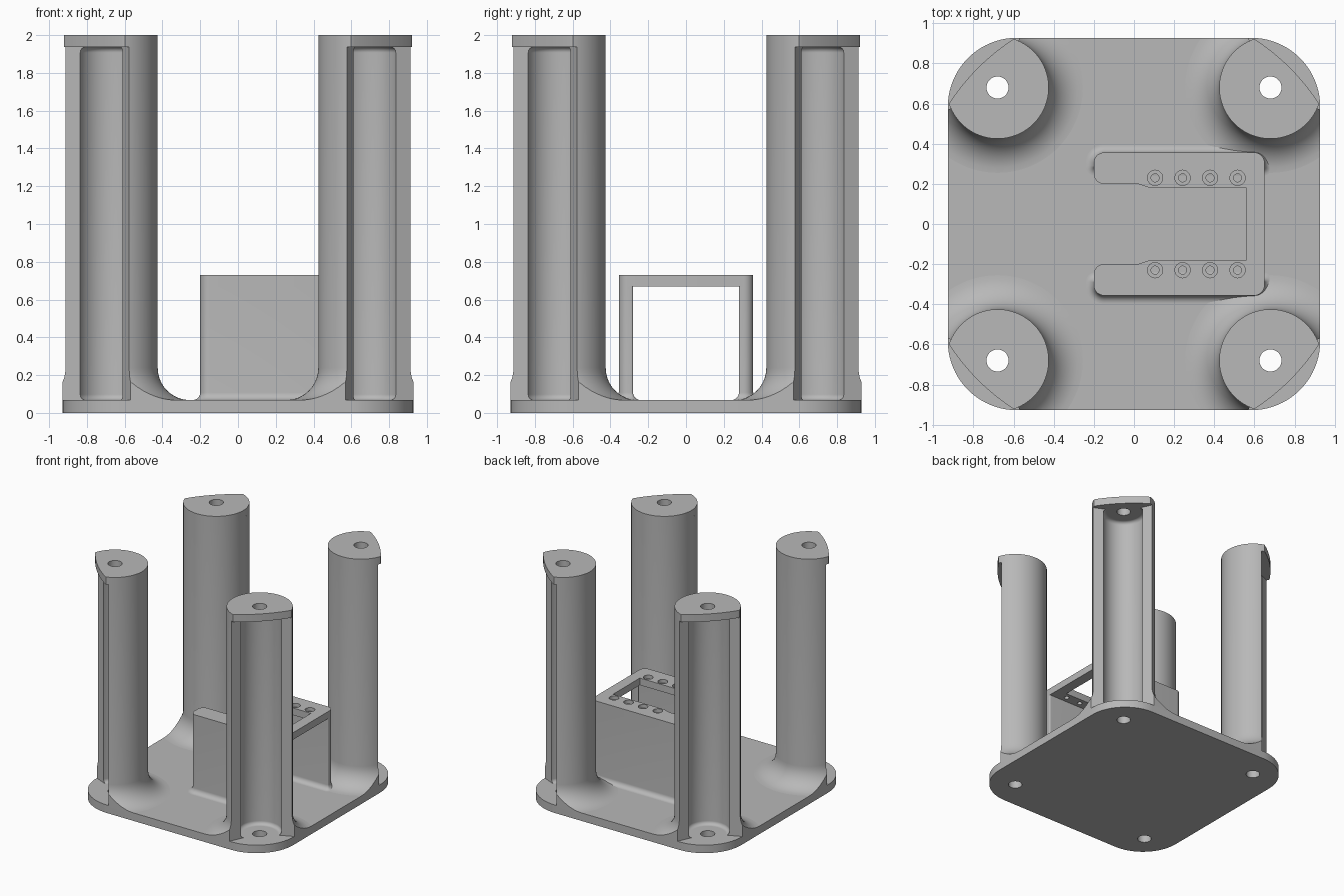
import bpy, bmesh
from math import cos, sin, pi, radians
from mathutils import Vector

if "Cube" in bpy.data.objects:
    bpy.data.objects.remove(bpy.data.objects["Cube"])

grey = bpy.data.materials.new("plain_grey")
grey.use_nodes = True
grey.diffuse_color = (0.48, 0.48, 0.48, 1)
grey.node_tree.nodes["Principled BSDF"].inputs["Base Color"].default_value = grey.diffuse_color

FLOOR, CAP_Z, TOP = 0.068, 1.937, 2.0
HALF = 0.928                     # half width of the base plate
POST, POST_R, BORE_R = 0.68, 0.255, 0.17


def circle(x, y, r, n=48):
    return [(x + r * cos(2 * pi * i / n), y + r * sin(2 * pi * i / n)) for i in range(n)]


def rounded(corners, n=12):
    """Outline from (x, y, radius) corners; rounded ones are right angles."""
    out = []
    for i, (x, y, r) in enumerate(corners):
        p = Vector((x, y))
        if r == 0:
            out.append(p)
            continue
        a = (Vector(corners[i - 1][:2]) - p).normalized()
        b = (Vector(corners[(i + 1) % len(corners)][:2]) - p).normalized()
        for k in range(n + 1):
            t = pi / 2 * k / n
            out.append(p + r * (a + b - b * cos(t) - a * sin(t)))
    return out


def make(name, bm):
    bmesh.ops.recalc_face_normals(bm, faces=bm.faces)
    mesh = bpy.data.meshes.new(name)
    bm.to_mesh(mesh)
    bm.free()
    mesh.materials.append(grey)
    obj = bpy.data.objects.new(name, mesh)
    bpy.context.collection.objects.link(obj)
    return obj


def skin(bm, rings, closed=False):
    """Bridge matching point rings; cap the ends unless closed."""
    loops = [[bm.verts.new(p) for p in ring] for ring in rings]
    n = len(loops[0])
    for a, b in zip(loops, loops[1:]):
        for i in range(n):
            j = (i + 1) % n
            bm.faces.new((a[i], a[j], b[j], b[i]))
    bm.faces.new(loops[0][::-1])
    bm.faces.new(loops[-1])


def prism(name, outlines, z0, z1):
    bm = bmesh.new()
    for pts in outlines:
        skin(bm, [[(x, y, z) for x, y in pts] for z in (z0, z1)])
    return make(name, bm)


def boolean(obj, cutter, operation="DIFFERENCE"):
    cutter.hide_render = True
    mod = obj.modifiers.new("cut", "BOOLEAN")
    mod.operation, mod.object, mod.solver = operation, cutter, "EXACT"
    bpy.context.view_layer.objects.active = obj
    bpy.ops.object.modifier_apply(modifier=mod.name)
    bpy.data.objects.remove(cutter)


def corner_holes():
    s = (-POST, POST)
    return prism("hole_cutter", [circle(x, y, 0.055) for x in s for y in s], -0.1, 2.1)


parts = []

# Base plate with rounded corners and four holes
R = 0.345
base = prism("base_plate", [rounded([(-HALF, -HALF, R), (HALF, -HALF, R),
                                     (HALF, HALF, R), (-HALF, HALF, R)], 20)], 0, FLOOR)
boolean(base, corner_holes())
parts.append(base)

# Post wall: open channel, flared foot outside, small fillets inside
f, g = 0.17, 0.03
quarter = [pi / 2 * k / 10 for k in range(11)]
profile = [(BORE_R - g, FLOOR - 0.01)]
profile += [(BORE_R - g + g * sin(t), FLOOR + g - g * cos(t)) for t in quarter]
profile += [(BORE_R - g + g * cos(t), CAP_Z - g + g * sin(t)) for t in quarter]
profile += [(POST_R, CAP_Z)]
profile += [(POST_R + f - f * cos(t), FLOOR + f - f * sin(t)) for t in quarter]
profile += [(POST_R + f, FLOOR - 0.01)]
bm = bmesh.new()
steps, start, sweep = 64, radians(114), radians(222)
angles = [start + sweep * k / steps for k in range(steps + 1)]
skin(bm, [[(POST + r * cos(a), POST + r * sin(a), z) for r, z in profile] for a in angles])
post = make("post_wall", bm)
square = [(-HALF, -HALF), (HALF, -HALF), (HALF, HALF), (-HALF, HALF)]
boolean(post, prism("clip_box", [square], -0.1, 2.1), "INTERSECT")

# Post cap: disc trimmed by a large circle around the centre
outline = []
for p in circle(POST, POST, POST_R, 96):
    v = Vector(p)
    outline.append(v * min(1, 1.1 / v.length))
cap = prism("post_cap", [outline], CAP_Z, TOP)
boolean(cap, corner_holes())

for part in (post, cap):
    parts.append(part)
    for k in range(1, 4):
        twin = part.copy()
        twin.data = part.data.copy()
        twin.rotation_euler.z = k * pi / 2
        bpy.context.collection.objects.link(twin)
        parts.append(twin)

# Bracket side walls with a filleted foot
X0, X1, Y0, Y1, LIP, HIGH = -0.2, 0.65, 0.28, 0.356, 0.67, 0.73
foot = 0.04


def wall_ring(d, z, side):
    pts = rounded([(X0 - d, Y0 - d, 0.01 + d), (X1 + d, Y0 - d, 0.01 + d),
                   (X1 + d, Y1 + d, 0.05 + d), (X0 - d, Y1 + d, 0.05 + d)], 8)
    return [(x, y * side, z) for x, y in pts]


for side, name in ((1, "bracket_back_wall"), (-1, "bracket_front_wall")):
    bm = bmesh.new()
    rings = [wall_ring(foot, FLOOR - 0.01, side)]
    rings += [wall_ring(foot * (1 - sin(t)), FLOOR + foot * (1 - cos(t)), side) for t in quarter]
    rings += [wall_ring(0, LIP, side)]
    skin(bm, rings)
    parts.append(make(name, bm))

# Bracket top: U shape with counterbored screw holes
half = [(X1, Y1, 0.05), (X0, Y1, 0.05), (X0, 0.2, 0.05), (0.02, 0.2, 0), (0.08, 0.18, 0), (0.56, 0.18, 0)]
top = prism("bracket_top", [rounded(half + [(x, -y, r) for x, y, r in reversed(half)], 8)], LIP, HIGH)
spots = [(0.105 + 0.137 * i, s * 0.23) for i in range(4) for s in (-1, 1)]
for radius, depth in ((0.038, 0.03), (0.02, 0.1)):
    boolean(top, prism("screw_cutter", [circle(x, y, radius, 32) for x, y in spots],
                       HIGH - depth, HIGH + 0.05))
parts.append(top)

# Smooth round surfaces, crisp edges
bpy.ops.object.select_all(action="DESELECT")
for obj in parts:
    obj.select_set(True)
bpy.context.view_layer.objects.active = base
bpy.ops.object.shade_smooth_by_angle(angle=radians(30))
